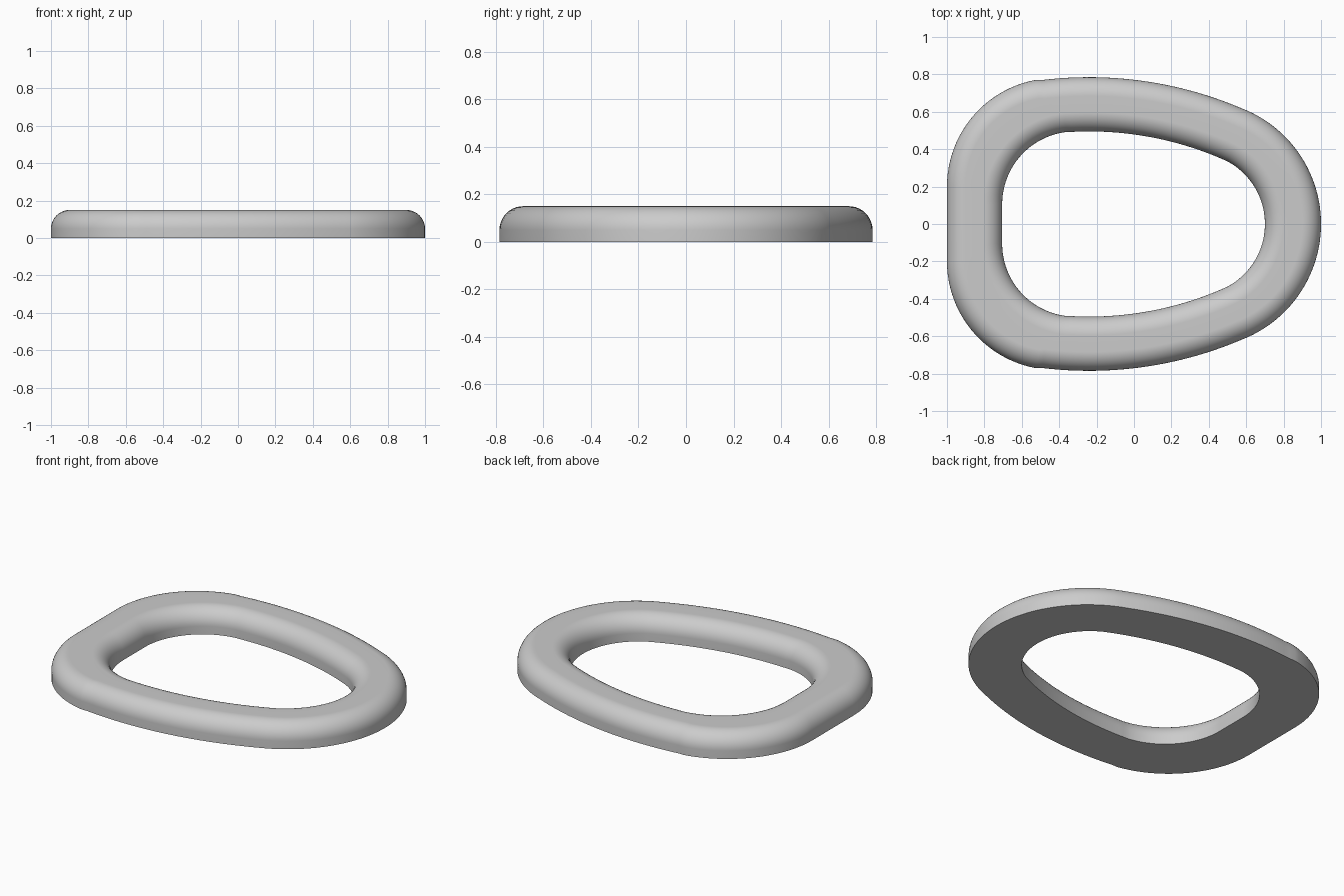
import bpy, bmesh
from math import radians, sin, cos, pi
from mathutils import Vector

cube = bpy.data.objects.get("Cube")
if cube:
    bpy.data.objects.remove(cube)

HEIGHT = 0.15
FILLET = 0.1
STEPS = 24          # samples per arc
FILLET_STEPS = 10


def arc(cx, cy, r, a0, a1, last=False):
    """Points of an arc paired with their outward normals."""
    out = []
    for i in range(STEPS + (1 if last else 0)):
        a = radians(a0 + (a1 - a0) * i / STEPS)
        n = Vector((cos(a), sin(a)))
        out.append((Vector((cx, cy)) + r * n, n))
    return out


def mirrored(half):
    """Close the loop by mirroring the half across y = 0."""
    flip = [(Vector((p.x, -p.y)), Vector((n.x, -n.y))) for p, n in half[:-1]]
    return half + flip[::-1]


# Outlines: rounded corner, long shallow side, rounded nose
outer = mirrored(arc(-0.42, 0.2, 0.58, 180, 96.9)
                 + arc(-0.24, -1.295, 2.08, 96.9, 66)
                 + arc(0.337, 0, 0.663, 66, 0, True))
inner = mirrored(arc(-0.315, 0.105, 0.39, 180, 93.1)
                 + arc(-0.24, -1.295, 1.79, 93.1, 65.6)
                 + arc(0.32, 0, 0.38, 61.8, 0, True))

# Cross-section as (inset, height): upright wall, then quarter-round fillet
section = [(0, 0)]
for i in range(FILLET_STEPS + 1):
    t = pi / 2 * i / FILLET_STEPS
    section.append((FILLET * (1 - cos(t)), HEIGHT - FILLET + FILLET * sin(t)))

# Rings run up the outside, across the top and down the inside
bm = bmesh.new()


def ring(outline, inset, z):
    return [bm.verts.new((*(p + n * inset), z)) for p, n in outline]


rings = [ring(outer, -d, z) for d, z in section]
rings += [ring(inner, d, z) for d, z in reversed(section)]
count = len(outer)
for k, a in enumerate(rings):
    b = rings[(k + 1) % len(rings)]
    for i in range(count):
        j = (i + 1) % count
        bm.faces.new((a[i], a[j], b[j], b[i]))
bmesh.ops.recalc_face_normals(bm, faces=bm.faces)

mesh = bpy.data.meshes.new("rounded_ring")
bm.to_mesh(mesh)
bm.free()
obj = bpy.data.objects.new("rounded_ring", mesh)
bpy.context.collection.objects.link(obj)

# Plain grey material
grey = bpy.data.materials.new("plain_grey")
grey.use_nodes = True
colour = (0.6, 0.6, 0.6, 1)
grey.diffuse_color = colour
grey.node_tree.nodes["Principled BSDF"].inputs["Base Color"].default_value = colour
mesh.materials.append(grey)

# Smooth shading with a crisp bottom edge
bpy.ops.object.select_all(action='DESELECT')
obj.select_set(True)
bpy.context.view_layer.objects.active = obj
bpy.ops.object.shade_smooth_by_angle(angle=radians(35))
weighted = obj.modifiers.new("even_shading", 'WEIGHTED_NORMAL')
weighted.keep_sharp = True
